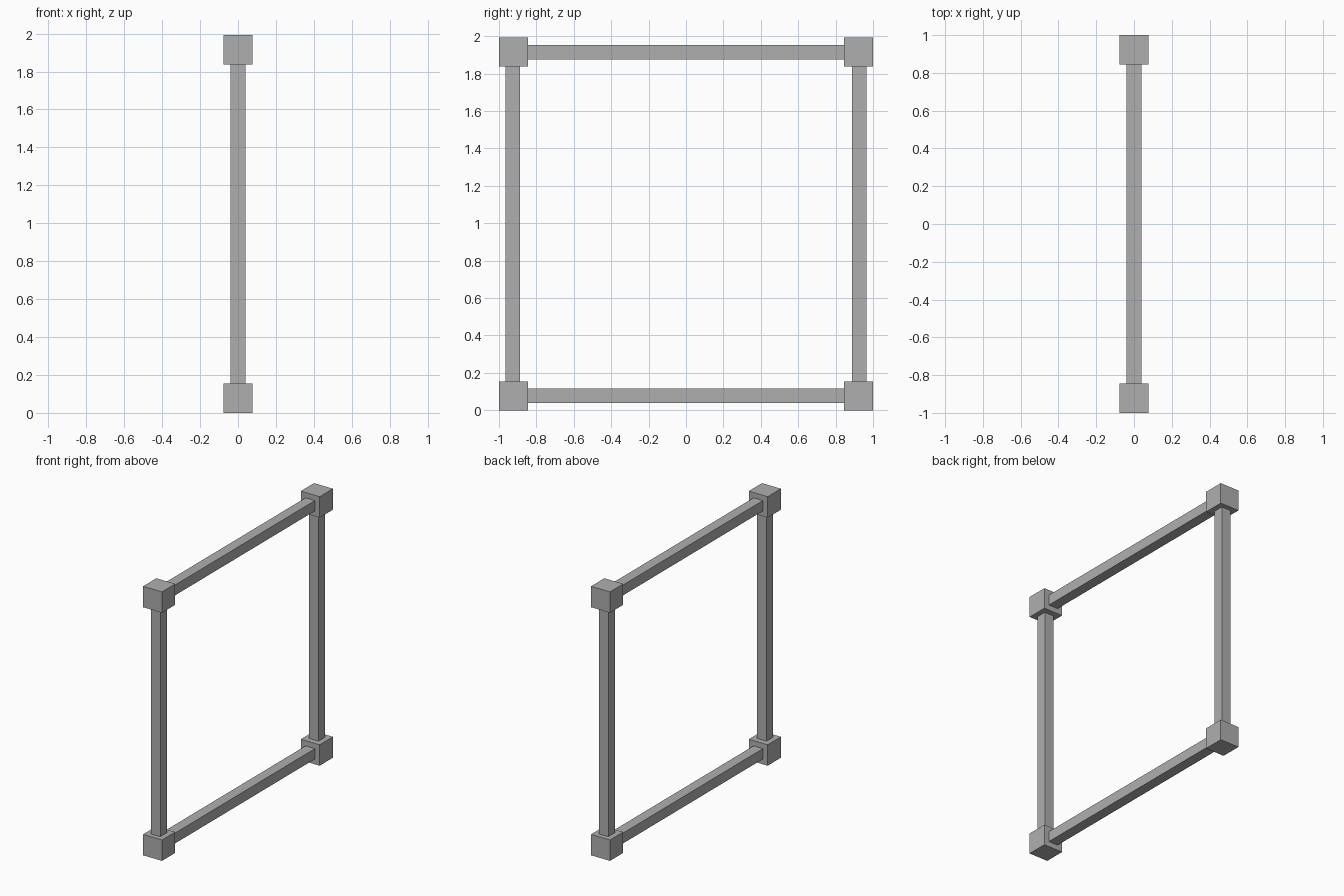
import bpy

if "Cube" in bpy.data.objects:
    bpy.data.objects.remove(bpy.data.objects["Cube"])

CUBE = 0.155             # corner block edge
BAR = 0.077              # bar thickness
HEIGHT = 1.992           # the frame is a touch lower than it is long
Y_BLOCK = 1 - CUBE / 2   # block centre offset along y
Y_POST = 0.926           # post centre offset along y
LOW, HIGH = CUBE / 2, HEIGHT - CUBE / 2
SINK = 0.02              # bars sink slightly into the blocks

grey = bpy.data.materials.new("dark_grey")
grey.diffuse_color = (0.43, 0.43, 0.43, 1)
grey.use_nodes = True
grey.node_tree.nodes["Principled BSDF"].inputs["Base Color"].default_value = grey.diffuse_color


def box(name, y, z, size):
    bpy.ops.mesh.primitive_cube_add(size=1, location=(0, y, z))
    obj = bpy.context.object
    obj.name = name
    obj.data.name = name
    obj.scale = size
    bpy.ops.object.transform_apply(location=False, rotation=False, scale=True)
    obj.data.materials.append(grey)
    return obj


# Corner blocks
for y_name, y in (("front", -Y_BLOCK), ("back", Y_BLOCK)):
    for z_name, z in (("lower", LOW), ("upper", HIGH)):
        box(f"{z_name}_{y_name}_corner_block", y, z, (CUBE, CUBE, CUBE))

# Upright posts
for name, y in (("front_post", -Y_POST), ("back_post", Y_POST)):
    box(name, y, HEIGHT / 2, (BAR, BAR, HEIGHT - 2 * CUBE + SINK))

# Horizontal rails
for name, z in (("lower_rail", LOW), ("upper_rail", HIGH)):
    box(name, 0, z, (BAR, 2 - 2 * CUBE + SINK, BAR))
